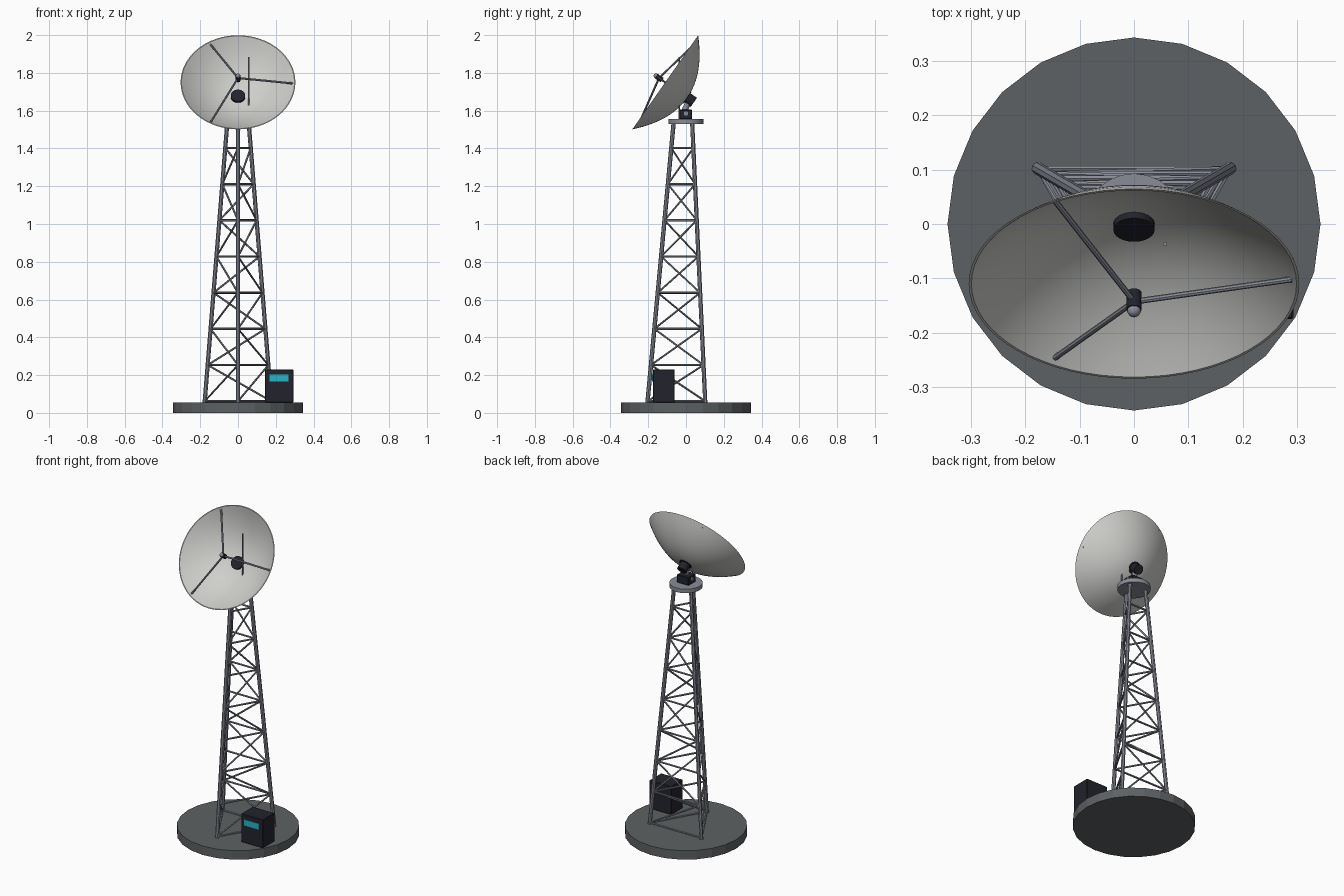
import bpy, bmesh, math
from mathutils import Vector, Matrix

if "Cube" in bpy.data.objects:
    bpy.data.objects.remove(bpy.data.objects["Cube"])


def material(name, rgb):
    m = bpy.data.materials.new(name)
    m.diffuse_color = (*rgb, 1)
    m.use_nodes = True
    m.node_tree.nodes["Principled BSDF"].inputs["Base Color"].default_value = m.diffuse_color
    return m


CONCRETE = material("concrete grey", (0.11, 0.12, 0.125))
STEEL = material("steel grey", (0.25, 0.265, 0.31))
DARK = material("dark housing", (0.016, 0.016, 0.026))
WHITE = material("dish white", (0.62, 0.62, 0.60))
CYAN = material("cyan screen", (0.02, 0.45, 0.58))


def finish(bm, name, mat, smooth=True):
    bmesh.ops.recalc_face_normals(bm, faces=bm.faces)
    me = bpy.data.meshes.new(name)
    bm.to_mesh(me)
    bm.free()
    ob = bpy.data.objects.new(name, me)
    bpy.context.collection.objects.link(ob)
    me.materials.append(mat)
    if smooth:
        bpy.ops.object.select_all(action='DESELECT')
        bpy.context.view_layer.objects.active = ob
        ob.select_set(True)
        bpy.ops.object.shade_smooth_by_angle(angle=math.radians(35))
    return ob


def add_rod(bm, a, b, r, sides=8):
    """Closed cylinder between two points."""
    a, b = Vector(a), Vector(b)
    d = b - a
    rot = d.to_track_quat('Z', 'Y').to_matrix().to_4x4()
    bmesh.ops.create_cone(bm, cap_ends=True, segments=sides, radius1=r, radius2=r,
                          depth=d.length, matrix=Matrix.Translation((a + b) / 2) @ rot)


def rod(name, mat, a, b, r, sides=8, smooth=True):
    bm = bmesh.new()
    add_rod(bm, a, b, r, sides)
    return finish(bm, name, mat, smooth)


def box(name, mat, lo, hi, bevel=0.0):
    lo, hi = Vector(lo), Vector(hi)
    bm = bmesh.new()
    bmesh.ops.create_cube(bm, size=1, matrix=Matrix.Translation((lo + hi) / 2)
                          @ Matrix.Diagonal((*(hi - lo), 1)))
    if bevel:
        bmesh.ops.bevel(bm, geom=bm.edges[:], offset=bevel, segments=1, affect='EDGES')
    return finish(bm, name, mat, False)


# Foundation slab and top platform
rod("foundation", CONCRETE, (0, 0, 0), (0, 0, 0.055), 0.343, 24, False)
rod("platform", STEEL, (0, 0, 1.53), (0, 0, 1.555), 0.093, 24)

# Three-legged tapering lattice tower
Z0, Z1 = 0.055, 1.53


def leg_point(i, z):
    r = 0.204 + (0.066 - 0.204) * (z - Z0) / (Z1 - Z0)
    a = math.radians(-90 + 120 * i)
    return Vector((r * math.cos(a), r * math.sin(a), z))


legs, rails, diagonals = bmesh.new(), bmesh.new(), bmesh.new()
levels = [0.062 + 0.1915 * k for k in range(8)]
for i in range(3):
    add_rod(legs, leg_point(i, Z0), leg_point(i, Z1), 0.0115)
    for k, z in enumerate(levels):
        add_rod(rails, leg_point(i, z), leg_point(i + 1, z), 0.006, 6)
        if k < 7:
            low, high = (i, i + 1) if k % 2 == 0 else (i + 1, i)
            add_rod(diagonals, leg_point(low, z), leg_point(high, levels[k + 1]), 0.0052, 6)
finish(legs, "tower_legs", STEEL)
finish(rails, "tower_rails", STEEL)
finish(diagonals, "tower_diagonals", STEEL)

# Equipment cabinet with screen
box("cabinet", DARK, (0.143, -0.175, 0.055), (0.293, -0.06, 0.23), 0.003)
box("cabinet_screen", CYAN, (0.168, -0.179, 0.165), (0.268, -0.174, 0.202))

# Dish frame: local z points along the aiming axis, origin at the rim centre
TILT = math.radians(35)
AXIS = Vector((0, -math.cos(TILT), math.sin(TILT)))
UP = Vector((0, math.sin(TILT), math.cos(TILT)))
CENTRE = Vector((0, -0.11, 1.75))
R, DEPTH = 0.304, 0.143


def dish(u, v, w):
    return CENTRE + Vector((u, 0, 0)) + UP * v + AXIS * w


# Parabolic reflector: spun closed profile, outer shell then inner shell
bm = bmesh.new()
N, SEG = 12, 64
outer = [(R * k / N, DEPTH * ((k / N) ** 2 - 1)) for k in range(N + 1)]
inner = [((R - 0.005) * k / N, DEPTH * ((k / N) ** 2 - 1) + 0.007 * (1 - k / N))
         for k in range(N, -1, -1)]
rings = []
for r, w in outer + inner:
    if r == 0:
        rings.append([bm.verts.new(dish(0, 0, w))])
    else:
        rings.append([bm.verts.new(dish(r * math.cos(2 * math.pi * s / SEG),
                                        r * math.sin(2 * math.pi * s / SEG), w))
                      for s in range(SEG)])
for a, b in zip(rings, rings[1:]):
    for s in range(SEG):
        t = (s + 1) % SEG
        if len(a) == 1:
            bm.faces.new((a[0], b[s], b[t]))
        elif len(b) == 1:
            bm.faces.new((a[s], b[0], a[t]))
        else:
            bm.faces.new((a[s], b[s], b[t], a[t]))
finish(bm, "reflector", WHITE)

# Hub disc inside the dish and mount drum behind it
rod("hub", DARK, dish(0, 0, -DEPTH), dish(0, 0, -DEPTH + 0.022), 0.038, 24)
rod("mount_drum", DARK, dish(0, 0, -DEPTH - 0.042), dish(0, 0, -DEPTH + 0.002), 0.029, 20)

# Pedestal, neck and pivot under the dish
box("pedestal", DARK, (-0.04, -0.04, 1.555), (0.04, 0.032, 1.605), 0.003)
rod("neck", STEEL, (0, -0.008, 1.6), (0, 0.012, 1.645), 0.016, 12)
rod("pivot", STEEL, (-0.046, 0, 1.585), (0.046, 0, 1.585), 0.012, 12)

# Feed horn with a pale tip, held by three struts
rod("feed_horn", DARK, dish(0, 0, 0.02), dish(0, 0, 0.058), 0.014, 16)
bm = bmesh.new()
bmesh.ops.create_uvsphere(bm, u_segments=16, v_segments=8, radius=0.0125,
                          matrix=Matrix.Translation(dish(0, 0, 0.06)))
finish(bm, "feed_tip", STEEL)
bm = bmesh.new()
for i in range(3):
    a = math.radians(120 * i)
    add_rod(bm, dish(0.29 * math.cos(a), 0.29 * math.sin(a), -0.01),
            dish(0, 0, 0.04), 0.0055)
finish(bm, "feed_struts", STEEL)

# Whip aerial standing on the platform
rod("whip_aerial", STEEL, (0.057, -0.037, 1.55), (0.057, -0.037, 1.885), 0.004)
